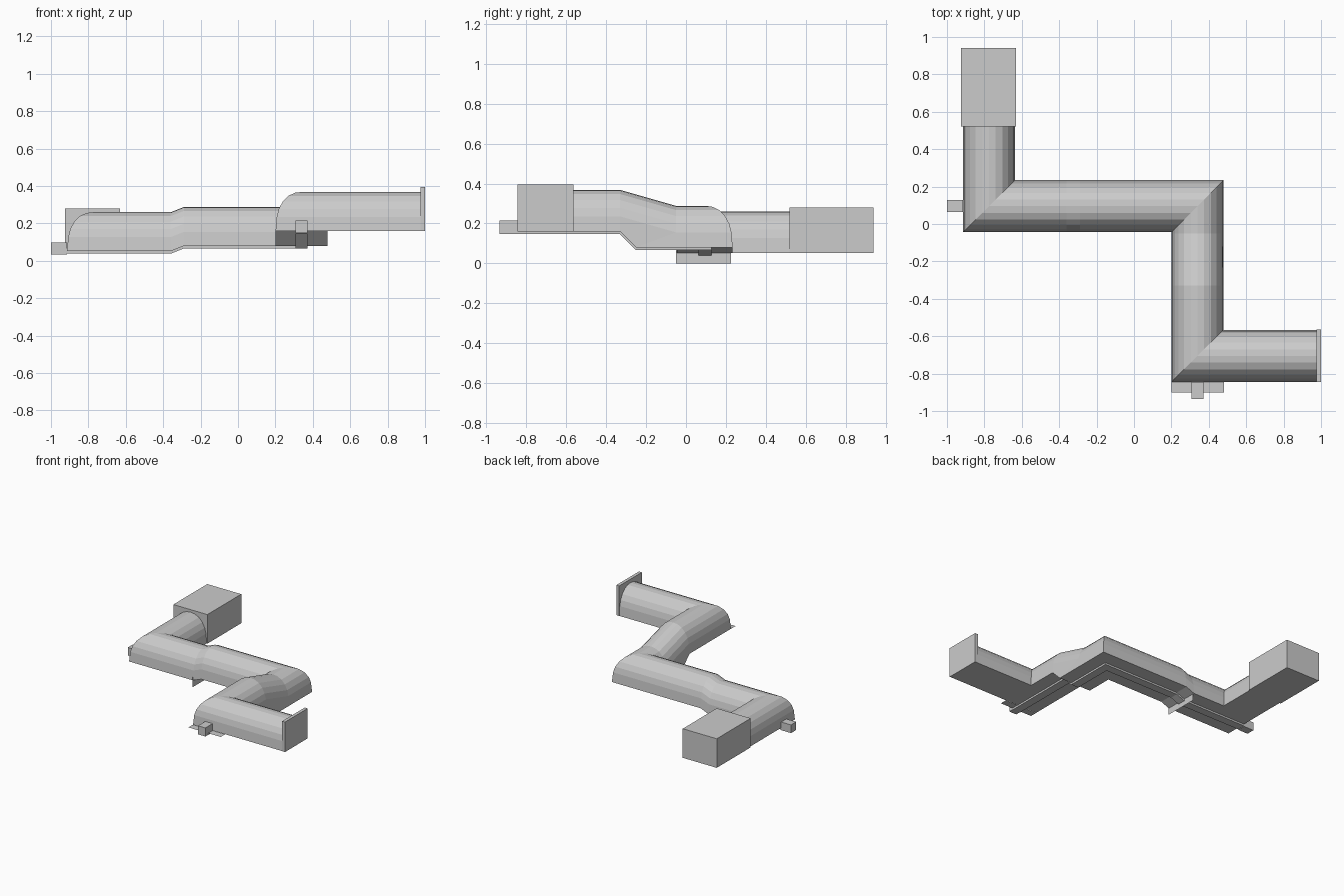
import bpy, bmesh

if "Cube" in bpy.data.objects:
    bpy.data.objects.remove(bpy.data.objects["Cube"])


def finish(bm, name):
    bmesh.ops.recalc_face_normals(bm, faces=bm.faces)
    mesh = bpy.data.meshes.new(name)
    bm.to_mesh(mesh)
    bm.free()
    obj = bpy.data.objects.new(name, mesh)
    bpy.context.collection.objects.link(obj)
    return obj


def loft(name, profile, stations, closed):
    """Sweep a (side, height) profile; station = x, y, side dir x, side dir y, floor z, base shift."""
    bm = bmesh.new()
    rings = []
    for x, y, nx, ny, z, shift in stations:
        rings.append([bm.verts.new((x + u * nx, y + u * ny + (shift if h <= 0 else 0), z + h))
                      for u, h in profile])
    n = len(profile)
    for a, b in zip(rings, rings[1:]):
        for i in range(n if closed else n - 1):
            j = (i + 1) % n
            bm.faces.new((a[i], a[j], b[j], b[i]))
    return finish(bm, name)


def box(name, lo, hi):
    bm = bmesh.new()
    bmesh.ops.create_cube(bm, size=1)
    for v in bm.verts:
        v.co = [lo[k] + (v.co[k] + 0.5) * (hi[k] - lo[k]) for k in range(3)]
    return finish(bm, name)


def sheet(name, pts):
    bm = bmesh.new()
    bm.faces.new([bm.verts.new(p) for p in pts])
    return finish(bm, name)


# Arched tunnel with flat floor, mitred corners and two ramps
half = [(0.139, 0), (0.133, 0.075), (0.122, 0.118), (0.101, 0.157), (0.072, 0.187), (0.035, 0.204)]
arch = half + [(0, 0.208)] + [(-u, h) for u, h in reversed(half)]
Y2, X3, Y4 = 0.095, 0.34, -0.705
loft("tunnel", arch, [
    (-0.775, 0.52, -1, 0, 0.052, 0),
    (-0.775, Y2, -1, -1, 0.052, 0),
    (-0.36, Y2, 0, -1, 0.052, 0),
    (-0.29, Y2, 0, -1, 0.08, 0),
    (X3, Y2, -1, -1, 0.08, 0),
    (X3, -0.05, -1, 0, 0.08, -0.20),
    (X3, -0.33, -1, 0, 0.16, 0),
    (X3, Y4, -1, -1, 0.16, 0),
    (0.975, Y4, 0, -1, 0.16, 0)], True)

# Shallow drain channel under the floor
channel = [(0.032, 0), (0.032, -0.014), (-0.032, -0.014), (-0.032, 0)]
loft("drain_channel", channel, [
    (-0.92, Y2, 0, -1, 0.052, 0),
    (-0.36, Y2, 0, -1, 0.052, 0),
    (-0.29, Y2, 0, -1, 0.08, 0),
    (X3, Y2, -1, -1, 0.08, 0),
    (X3, -0.25, -1, 0, 0.08, 0),
    (X3, -0.33, -1, 0, 0.16, 0),
    (X3, -0.90, -1, 0, 0.16, 0)], False)

# End room with an arched doorway into the tunnel
room = box("end_room", (-0.925, 0.52, 0.052), (-0.63, 0.94, 0.28))
bm = bmesh.new()
bm.from_mesh(room.data)
front = [f for f in bm.faces if f.calc_center_median().y < 0.53]
bmesh.ops.delete(bm, geom=front, context='FACES_ONLY')
bm.to_mesh(room.data)
bm.free()
doorway = [(-0.775 - u, 0.52, 0.052 + h) for u, h in arch]
sheet("room_front", [(-0.63, 0.52, 0.052), (-0.63, 0.52, 0.28), (-0.925, 0.52, 0.28),
                     (-0.925, 0.52, 0.052)] + doorway)

# Far end wall, drain outlets, floor ledge and hanging panel
box("end_wall", (0.975, -0.845, 0.16), (1.0, -0.565, 0.395))
box("drain_outlet_left", (-1.0, 0.063, 0.034), (-0.915, 0.127, 0.098))
box("drain_outlet_front", (0.308, -0.935, 0.148), (0.372, -0.845, 0.215))
sheet("floor_ledge", [(0.2, -0.9, 0.16), (0.48, -0.9, 0.16), (0.48, -0.845, 0.16), (0.2, -0.845, 0.16)])
sheet("hanging_panel", [(-0.36, -0.05, 0), (-0.36, 0.225, 0), (-0.36, 0.225, 0.078), (-0.36, -0.05, 0.078)])
